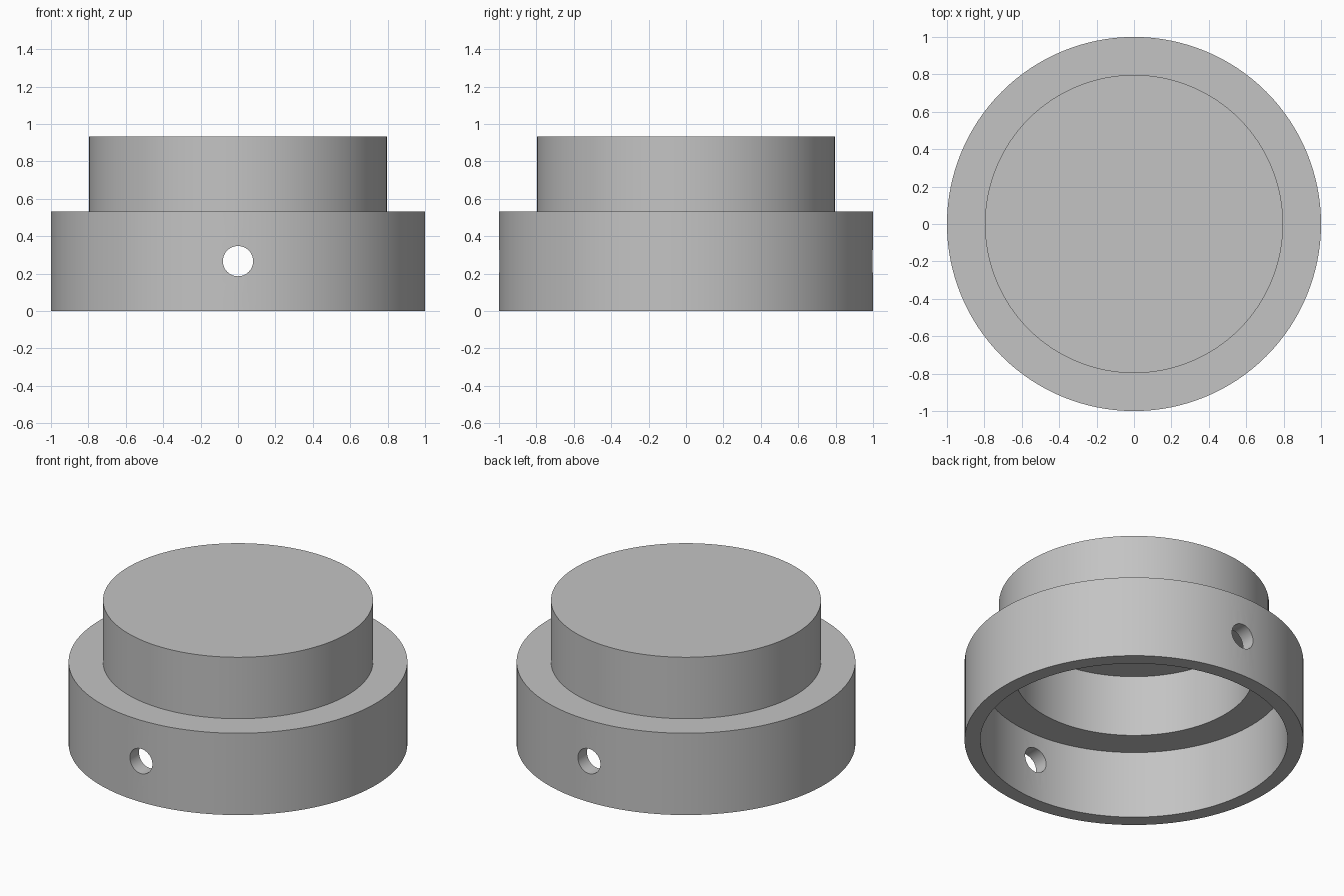
import bpy, bmesh, math

default = bpy.data.objects.get("Cube")
if default:
    bpy.data.objects.remove(default, do_unlink=True)

SEGMENTS = 128
WALL = 0.093
BASE_R, TOP_R = 1.0, 0.797
STEP_Z, TOP_Z = 0.533, 0.933
HOLE_R, HOLE_Z = 0.081, 0.267

grey = bpy.data.materials.new("light grey")
grey.use_nodes = True
colour = (0.55, 0.55, 0.55, 1)
grey.diffuse_color = colour
grey.node_tree.nodes["Principled BSDF"].inputs["Base Color"].default_value = colour


def lathe(name, profile):
    """Revolve a radius/height profile around z into a closed solid."""
    bm = bmesh.new()
    verts = [bm.verts.new((r, 0, z)) for r, z in profile]
    edges = [bm.edges.new(pair) for pair in zip(verts, verts[1:])]
    bmesh.ops.spin(bm, geom=verts + edges, cent=(0, 0, 0), axis=(0, 0, 1),
                   angle=math.tau, steps=SEGMENTS, use_merge=True)
    bmesh.ops.remove_doubles(bm, verts=bm.verts, dist=1e-4)
    bmesh.ops.recalc_face_normals(bm, faces=bm.faces)
    mesh = bpy.data.meshes.new(name)
    bm.to_mesh(mesh)
    bm.free()
    mesh.materials.append(grey)
    obj = bpy.data.objects.new(name, mesh)
    bpy.context.collection.objects.link(obj)
    return obj


# Hollow stepped cap: outside from the top centre down, then inside back up
cap = lathe("stepped_cap", [
    (0, TOP_Z), (TOP_R, TOP_Z), (TOP_R, STEP_Z), (BASE_R, STEP_Z),
    (BASE_R, 0), (BASE_R - WALL, 0), (BASE_R - WALL, STEP_Z - WALL),
    (TOP_R - WALL, STEP_Z - WALL), (TOP_R - WALL, TOP_Z - WALL),
    (0, TOP_Z - WALL)])

# Round pin hole through the front and back walls
bpy.ops.mesh.primitive_cylinder_add(vertices=48, radius=HOLE_R, depth=3,
                                    location=(0, 0, HOLE_Z),
                                    rotation=(math.pi / 2, 0, 0))
drill = bpy.context.object
drill.name = "pin_hole_cutter"
drill.data.materials.append(grey)
cut = cap.modifiers.new("pin_holes", 'BOOLEAN')
cut.operation = 'DIFFERENCE'
cut.solver = 'EXACT'
cut.object = drill

# Apply the cut and remove the cutter
bpy.ops.object.select_all(action='DESELECT')
cap.select_set(True)
bpy.context.view_layer.objects.active = cap
bpy.ops.object.modifier_apply(modifier=cut.name)
bpy.data.objects.remove(drill, do_unlink=True)
bpy.ops.object.shade_smooth_by_angle(angle=math.radians(30))
